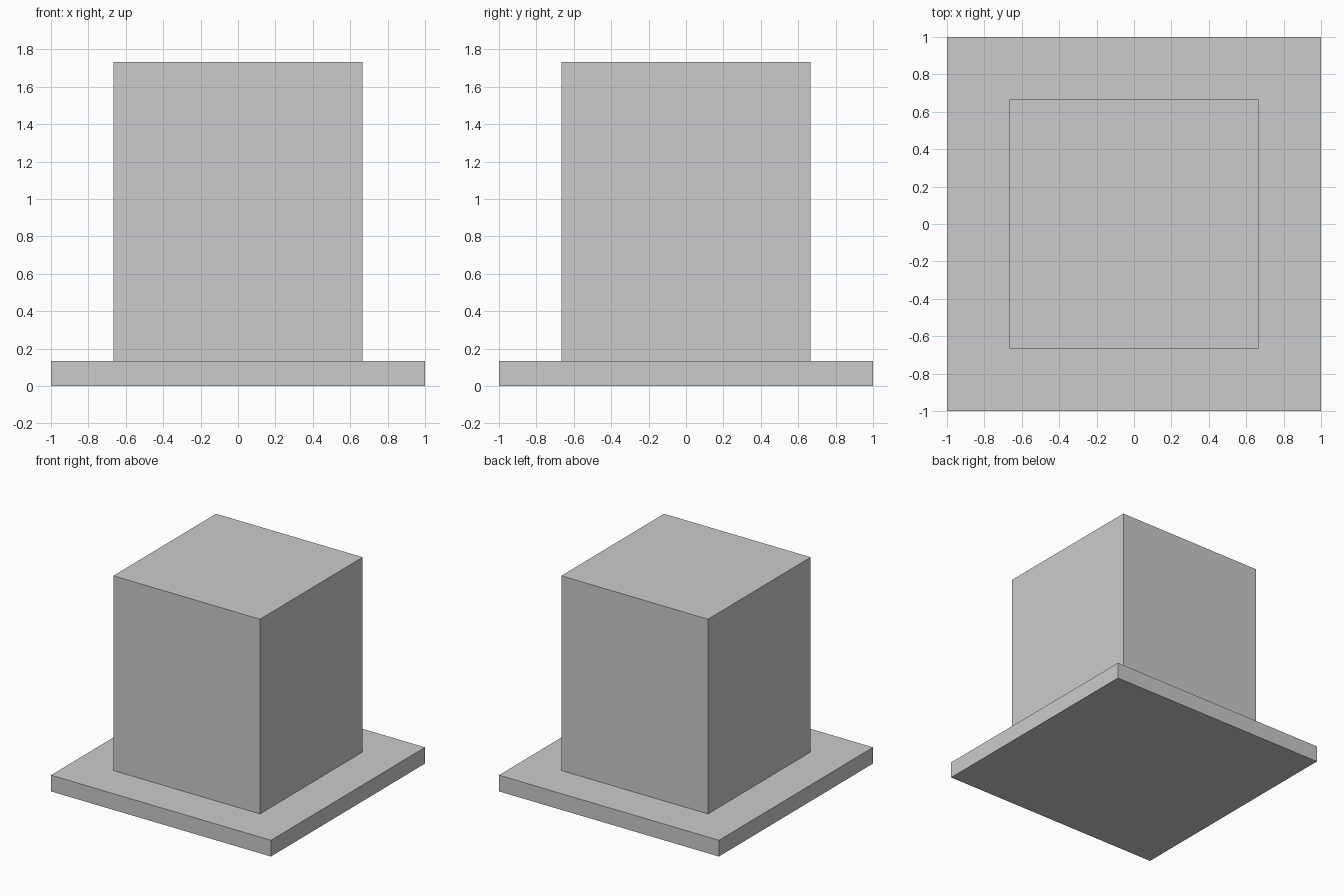
import bpy

if "Cube" in bpy.data.objects:
    bpy.data.objects.remove(bpy.data.objects["Cube"])

PLATE_HEIGHT = 2 / 15
BLOCK_HEIGHT = 1.6


def box(name, width, height, bottom):
    """Square-footprint box centred on the z axis, standing at the given height."""
    bpy.ops.mesh.primitive_cube_add(size=1, location=(0, 0, bottom + height / 2))
    obj = bpy.context.object
    obj.name = name
    obj.scale = (width, width, height)
    bpy.ops.object.transform_apply(location=False, rotation=False, scale=True)
    return obj


# Thin square base plate
box("base_plate", 2.0, PLATE_HEIGHT, 0.0)

# Tall block standing on the plate
box("upper_block", 4 / 3, BLOCK_HEIGHT, PLATE_HEIGHT)
